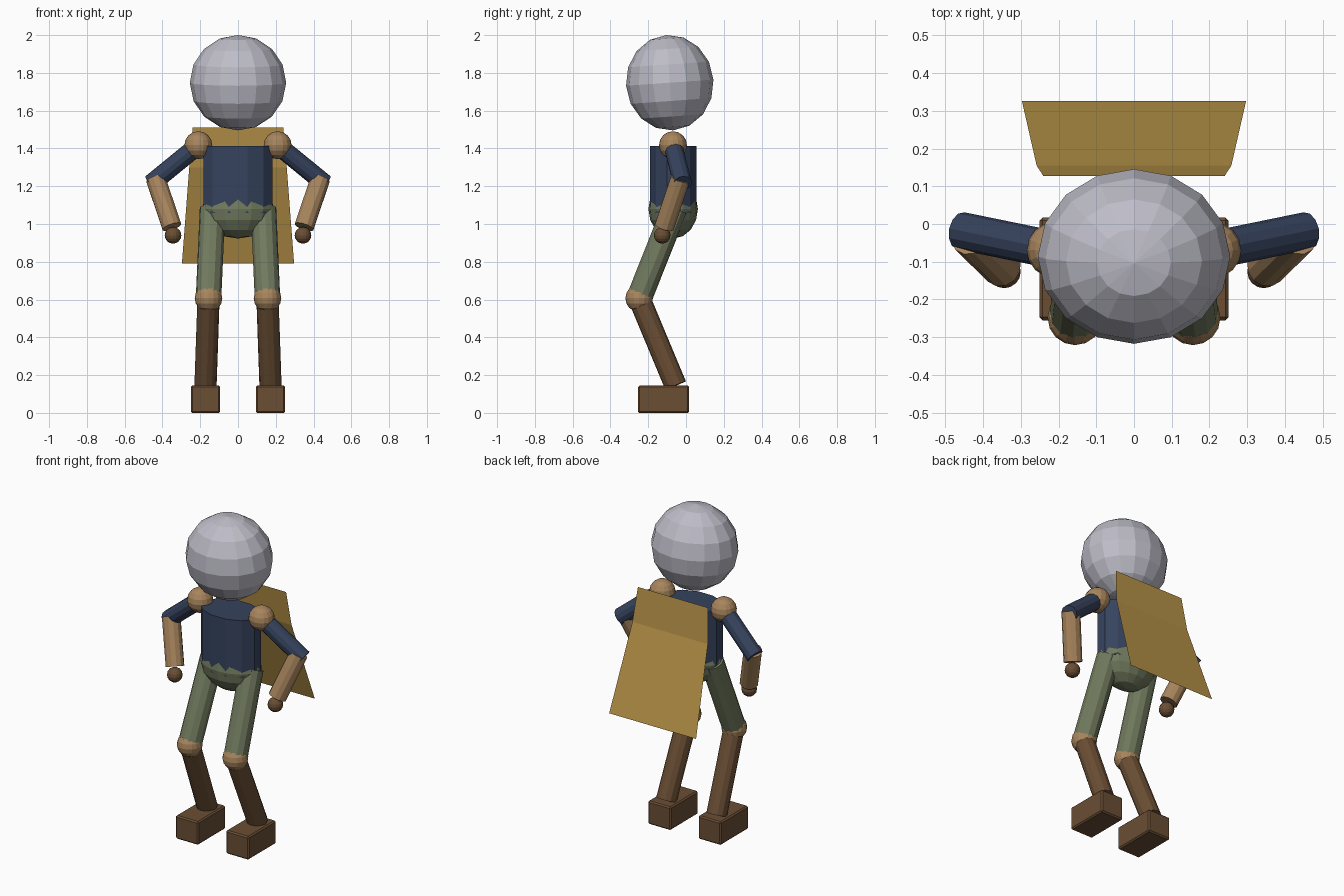
import bpy, bmesh, math
from mathutils import Vector, Matrix

if "Cube" in bpy.data.objects:
    bpy.data.objects.remove(bpy.data.objects["Cube"])


def material(name, rgb):
    lin = [((c / 255 + 0.055) / 1.055) ** 2.4 for c in rgb]
    m = bpy.data.materials.new(name)
    m.diffuse_color = (*lin, 1)
    m.use_nodes = True
    m.node_tree.nodes["Principled BSDF"].inputs["Base Color"].default_value = m.diffuse_color
    return m


GREY = material("pale_grey", (190, 189, 200))
NAVY = material("navy", (54, 67, 94))
GREEN = material("olive_green", (113, 122, 94))
TAN = material("tan", (168, 133, 93))
BROWN = material("brown", (106, 78, 52))
GOLD = material("gold", (183, 147, 72))


def finish(name, bm, mat):
    me = bpy.data.meshes.new(name)
    bm.to_mesh(me)
    bm.free()
    me.materials.append(mat)
    ob = bpy.data.objects.new(name, me)
    bpy.context.collection.objects.link(ob)
    return ob


def ball(name, loc, radii, mat, tilt=0):
    bm = bmesh.new()
    mx = (Matrix.Translation(loc) @ Matrix.Rotation(math.radians(tilt), 4, 'X')
          @ Matrix.Diagonal((*radii, 1)))
    bmesh.ops.create_uvsphere(bm, u_segments=16, v_segments=8, radius=1, matrix=mx)
    return finish(name, bm, mat)


def limb(name, a, b, r, mat, sides=12):
    a, b = Vector(a), Vector(b)
    d = b - a
    mx = Matrix.Translation((a + b) / 2) @ d.to_track_quat('Z', 'Y').to_matrix().to_4x4()
    bm = bmesh.new()
    bmesh.ops.create_cone(bm, cap_ends=True, segments=sides, radius1=r, radius2=r,
                          depth=d.length, matrix=mx)
    return finish(name, bm, mat)


# Head
ball("head", (0, -0.086, 1.748), (0.255, 0.232, 0.253), GREY, tilt=4)

# Torso: oval prism with a flat facet facing forward
bm = bmesh.new()
mx = (Matrix.Translation((0, -0.068, 1.235)) @ Matrix.Diagonal((0.19, 0.127, 1, 1))
      @ Matrix.Rotation(math.pi / 12, 4, 'Z'))
bmesh.ops.create_cone(bm, cap_ends=True, segments=12, radius1=1, radius2=1,
                      depth=0.355, matrix=mx)
finish("torso", bm, NAVY)

# Hips
ball("hips", (0, -0.068, 1.08), (0.19, 0.131, 0.157), GREEN)

# Arms and legs, one set per side
for side, s in (("left", 1), ("right", -1)):
    shoulder = (s * 0.21, -0.069, 1.417)
    ball("shoulder_" + side, shoulder, (0.074,) * 3, TAN)
    limb("upper_arm_" + side, shoulder, (s * 0.459, -0.018, 1.214), 0.05, NAVY)
    limb("forearm_" + side, (s * 0.436, -0.03, 1.24), (s * 0.35, -0.115, 0.985), 0.053, TAN)
    ball("hand_" + side, (s * 0.344, -0.126, 0.94), (0.044,) * 3, BROWN)

    knee = (s * 0.156, -0.248, 0.607)
    limb("thigh_" + side, (s * 0.135, -0.06, 1.08), knee, 0.068, GREEN)
    ball("knee_" + side, knee, (0.073,) * 3, TAN)
    limb("shin_" + side, knee, (s * 0.172, -0.055, 0.145), 0.059, BROWN)

    # Block foot with slightly softened edges
    bm = bmesh.new()
    bmesh.ops.create_cube(bm, size=1, matrix=Matrix.Translation((s * 0.172, -0.119, 0.072))
                          @ Matrix.Diagonal((0.156, 0.272, 0.144, 1)))
    bmesh.ops.bevel(bm, geom=bm.edges[:], offset=0.008, segments=1, affect='EDGES')
    finish("foot_" + side, bm, BROWN)

# Cape: thin sheet with one fold, rows as (half width, y, z)
bm = bmesh.new()
rows = [[bm.verts.new((s * w, y, z)) for s in (-1, 1)]
        for w, y, z in ((0.24, 0.127, 1.51), (0.258, 0.155, 1.30), (0.297, 0.326, 0.79))]
for top, low in zip(rows, rows[1:]):
    bm.faces.new((top[0], top[1], low[1], low[0]))
bmesh.ops.recalc_face_normals(bm, faces=bm.faces[:])
bm.faces.ensure_lookup_table()
if bm.faces[0].normal.y < 0:
    bmesh.ops.reverse_faces(bm, faces=bm.faces[:])
finish("cape", bm, GOLD)
